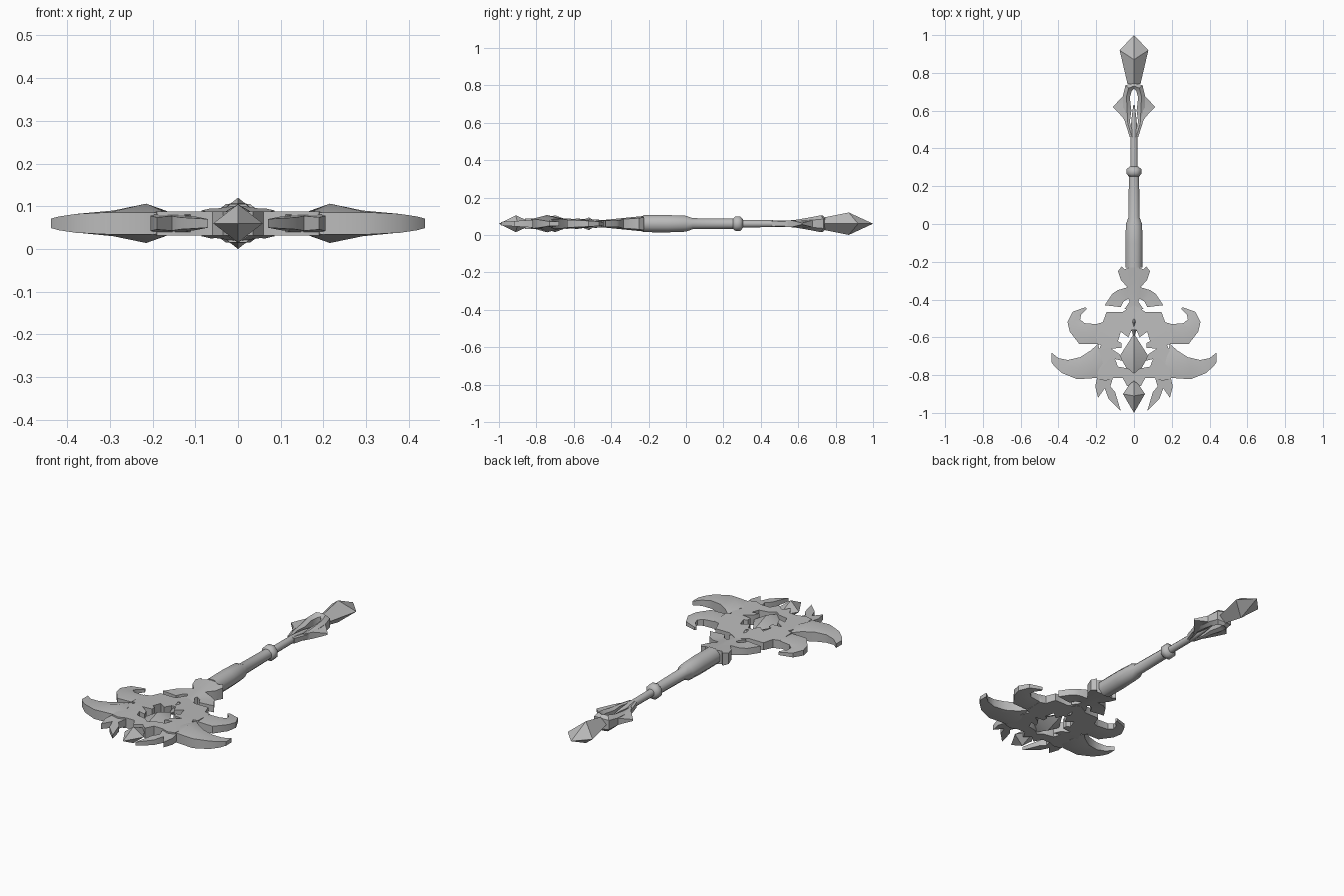
import bpy, bmesh, math

if "Cube" in bpy.data.objects:
    bpy.data.objects.remove(bpy.data.objects["Cube"])

ZC = 0.06  # height of the weapon's centre plane
steel = bpy.data.materials.new("grey steel")
steel.diffuse_color = (0.5, 0.5, 0.5, 1)
steel.use_nodes = True
steel.node_tree.nodes["Principled BSDF"].inputs["Base Color"].default_value = steel.diffuse_color


def finish(name, bm, mirror=False, angle=35):
    bmesh.ops.remove_doubles(bm, verts=bm.verts, dist=0.0005)
    bmesh.ops.recalc_face_normals(bm, faces=bm.faces)
    me = bpy.data.meshes.new(name)
    bm.to_mesh(me)
    bm.free()
    ob = bpy.data.objects.new(name, me)
    bpy.context.collection.objects.link(ob)
    me.materials.append(steel)
    ob.location.z = ZC
    if mirror:
        ob.modifiers.new("mirror", 'MIRROR')
    bpy.ops.object.select_all(action='DESELECT')
    ob.select_set(True)
    bpy.context.view_layer.objects.active = ob
    bpy.ops.object.shade_smooth_by_angle(angle=math.radians(angle))
    return ob


def plate(name, pts, half):
    """Mirrored flat plate; half(x, y) gives half the thickness."""
    bm = bmesh.new()
    face = bm.faces.new([bm.verts.new((x, y, 0)) for x, y in pts])
    ext = bmesh.ops.extrude_face_region(bm, geom=[face])
    top = {v for v in ext['geom'] if isinstance(v, bmesh.types.BMVert)}
    for v in bm.verts:
        v.co.z = half(v.co.x, v.co.y) * (1 if v in top else -1)
    # drop the walls on the mirror plane
    wall = [f for f in bm.faces if all(abs(v.co.x) < 1e-5 for v in f.verts)]
    bmesh.ops.delete(bm, geom=wall, context='FACES_ONLY')
    bmesh.ops.triangulate(bm, faces=[f for f in bm.faces if len(f.verts) > 4])
    finish(name, bm, True)


def loft(bm, rings):
    rings = [[bm.verts.new(p) for p in r] for r in rings]
    n = len(rings[0])
    for a, b in zip(rings, rings[1:]):
        for i in range(n):
            j = (i + 1) % n
            bm.faces.new((a[i], a[j], b[j], b[i]))
    bm.faces.new(rings[0])
    bm.faces.new(rings[-1])


def horn(name, sections):
    """Ridged curved blade: inner edge, outer edge, edge and ridge half-thickness."""
    bm = bmesh.new()
    rings = []
    for xa, ya, xb, yb, e, r in sections:
        xm, ym = (xa + xb) / 2, (ya + yb) / 2
        rings.append([(xa, ya, e), (xm, ym, r), (xb, yb, e),
                      (xb, yb, -e), (xm, ym, -r), (xa, ya, -e)])
    loft(bm, rings)
    finish(name, bm, True)


def lathe(name, prof, n=8):
    """Round part along y from (y, radius) pairs."""
    bm = bmesh.new()
    turn = [math.tau * (i + 0.5) / n for i in range(n)]
    loft(bm, [[(r * math.cos(t), y, r * math.sin(t)) for t in turn] for y, r in prof])
    finish(name, bm, angle=50)


def gem(name, y0, y1, wide, yw, tall, yt, end=0.002):
    """Four-sided faceted spindle along y; end is the half-width at y1."""
    bm = bmesh.new()
    mid = [bm.verts.new(p) for p in ((wide, yw, 0), (0, yt, tall), (-wide, yw, 0), (0, yt, -tall))]
    tip = bm.verts.new((0, y0, 0))
    cap = [bm.verts.new((sx * end, y1, sz * end)) for sx, sz in ((1, 0), (0, 1), (-1, 0), (0, -1))]
    for i in range(4):
        j = (i + 1) % 4
        bm.faces.new((tip, mid[i], mid[j]))
        bm.faces.new((mid[i], cap[i], cap[j], mid[j]))
    bm.faces.new(cap)
    finish(name, bm)


# handle: grip, knuckle and thin shaft
lathe("grip", [(-0.23, 0.049), (-0.1, 0.05), (0.0, 0.046), (0.035, 0.032), (0.27, 0.029)])
lathe("knuckle", [(0.25, 0.028), (0.265, 0.042), (0.29, 0.042), (0.305, 0.024)])
lathe("shaft", [(0.29, 0.021), (0.48, 0.02), (0.56, 0.014), (0.63, 0.004)])

# openwork fork behind the shaft, with side barbs
horn("fork_arm", [(0.0, 0.46, 0.022, 0.46, 0.014, 0.018),
                  (0.022, 0.54, 0.045, 0.53, 0.012, 0.016),
                  (0.014, 0.60, 0.058, 0.59, 0.014, 0.022),
                  (0.022, 0.67, 0.058, 0.68, 0.02, 0.036),
                  (0.012, 0.705, 0.045, 0.735, 0.025, 0.045),
                  (0.0, 0.715, 0.0, 0.745, 0.03, 0.044)])
plate("fork_barb", [(0.035, 0.52), (0.06, 0.565), (0.112, 0.62), (0.06, 0.675), (0.04, 0.64)],
      lambda x, y: 0.018 if x < 0.08 else 0.004)

# pommel
gem("pommel", 1.0, 0.74, 0.076, 0.92, 0.06, 0.87, 0.034)

# spiked collar where the head meets the grip
plate("collar", [(0, -0.22), (0.05, -0.24), (0.065, -0.225), (0.085, -0.25), (0.07, -0.295),
                 (0.035, -0.335), (0.085, -0.35), (0.115, -0.37), (0.155, -0.43), (0.07, -0.44),
                 (0.055, -0.41), (0.03, -0.395), (0.022, -0.41), (0.05, -0.45), (0, -0.46)],
      lambda x, y: max(0.018, 0.042 + (y + 0.22) * 0.11 - x * 0.1))

# pierced head plate
plate("head_plate", [(0, -0.43), (0.06, -0.465), (0.145, -0.465), (0.165, -0.52), (0.2, -0.53),
                     (0.2, -0.635), (0.175, -0.64), (0.2, -0.7), (0.19, -0.82), (0.15, -0.83),
                     (0.11, -0.815), (0.06, -0.815), (0.035, -0.86), (0, -0.83),
                     (0, -0.79), (0.03, -0.765), (0.085, -0.755), (0.1, -0.715),
                     (0.06, -0.725), (0.075, -0.69), (0.12, -0.66), (0.065, -0.655),
                     (0.065, -0.63), (0.085, -0.62), (0.07, -0.57), (0.03, -0.6),
                     (0.012, -0.56), (0, -0.56)],
      lambda x, y: 0.02 + 0.008 * min(1, max(0, (-y - 0.45) / 0.2)))

# gems set along the middle of the head
gem("small_gem", -0.46, -0.6, 0.028, -0.51, 0.034, -0.52)
gem("centre_gem", -0.58, -0.83, 0.076, -0.7, 0.045, -0.7)
gem("front_spike", -1.0, -0.815, 0.058, -0.9, 0.045, -0.91)

# curved horns and front claws
horn("upper_horn", [(0.165, -0.52, 0.19, -0.635, 0.022, 0.024),
                    (0.2, -0.53, 0.29, -0.635, 0.02, 0.028),
                    (0.262, -0.525, 0.34, -0.57, 0.018, 0.022),
                    (0.285, -0.505, 0.352, -0.52, 0.015, 0.018),
                    (0.28, -0.48, 0.325, -0.465, 0.012, 0.014),
                    (0.25, -0.45, 0.256, -0.44, 0.008, 0.008)])
horn("lower_horn", [(0.19, -0.635, 0.15, -0.8, 0.022, 0.03),
                    (0.23, -0.67, 0.2, -0.815, 0.026, 0.046),
                    (0.285, -0.705, 0.3, -0.822, 0.026, 0.03),
                    (0.35, -0.72, 0.38, -0.79, 0.022, 0.023),
                    (0.40, -0.71, 0.42, -0.755, 0.016, 0.017),
                    (0.438, -0.68, 0.438, -0.73, 0.011, 0.011)])
plate("front_claw", [(0.19, -0.79), (0.205, -0.86), (0.19, -0.92), (0.155, -0.87), (0.135, -0.925),
                     (0.07, -0.99), (0.1, -0.89), (0.125, -0.86), (0.11, -0.81)],
      lambda x, y: 0.022 + 0.06 * (y + 0.79))
